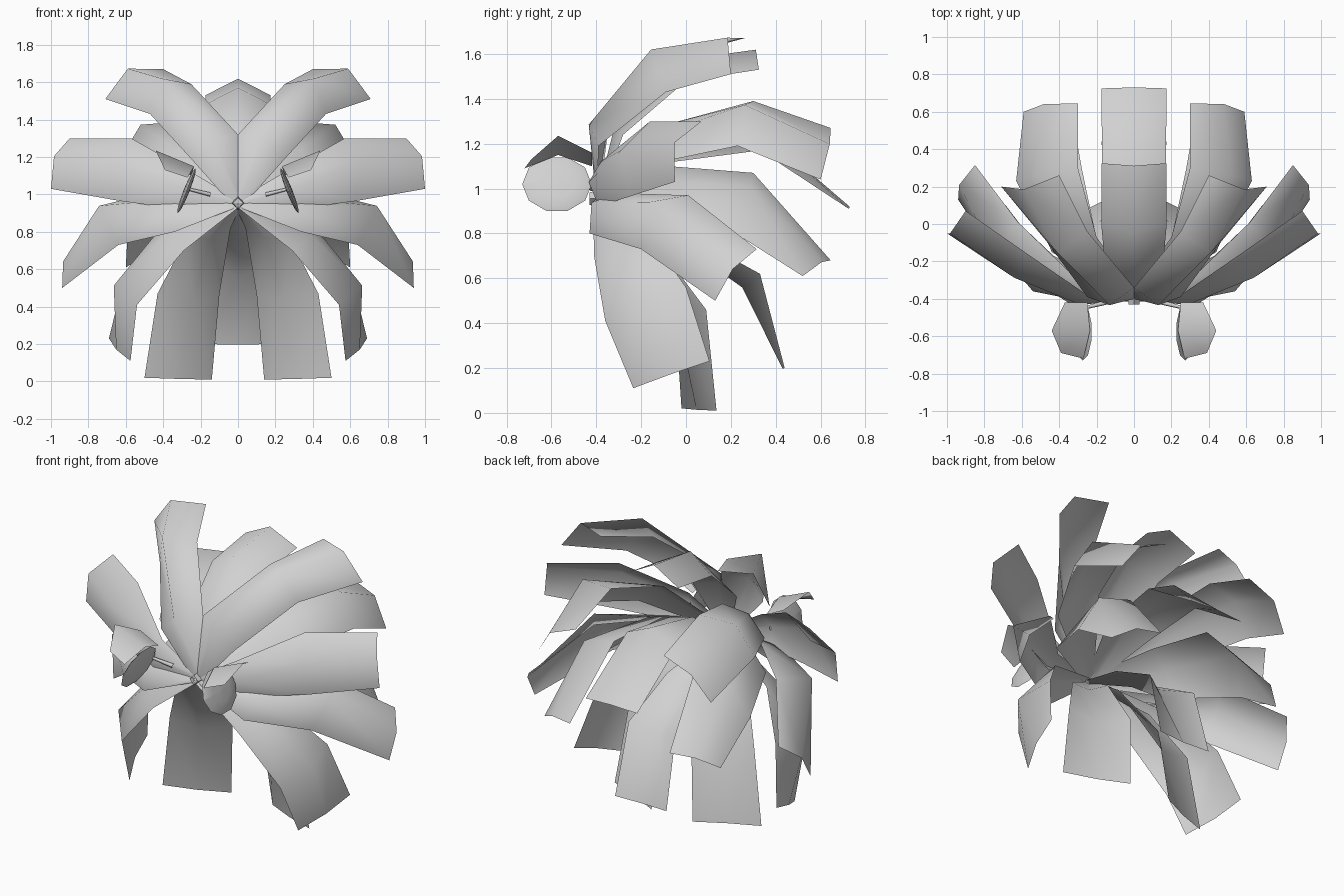
import bpy
import math
from mathutils import Vector, Matrix

if "Cube" in bpy.data.objects:
    bpy.data.objects.remove(bpy.data.objects["Cube"], do_unlink=True)

grey = bpy.data.materials.new("pale_grey")
grey.use_nodes = True
tone = (0.64, 0.64, 0.64, 1)
grey.diffuse_color = tone
grey.node_tree.nodes["Principled BSDF"].inputs["Base Color"].default_value = tone

ROOT = Vector((0, -0.39, 0.95))


def finish(name, verts, faces, paired):
    """Make a smooth grey object, mirrored across x when it comes in a pair."""
    mesh = bpy.data.meshes.new(name)
    mesh.from_pydata(verts, [], faces)
    mesh.materials.append(grey)
    obj = bpy.data.objects.new(name, mesh)
    bpy.context.collection.objects.link(obj)
    if paired:
        mirror = obj.modifiers.new("mirror", "MIRROR")
        mirror.use_mirror_merge = False
    bpy.ops.object.select_all(action="DESELECT")
    obj.select_set(True)
    bpy.context.view_layer.objects.active = obj
    bpy.ops.object.shade_smooth_by_angle(angle=math.radians(80))


def strip_faces(rings, width):
    """Quads joining consecutive rows of points."""
    return [(r * width + c, r * width + c + 1, (r + 1) * width + c + 1, (r + 1) * width + c)
            for r in range(rings - 1) for c in range(width - 1)]


def petal(name, shoulder, bend, tip, paired=True, arch=0.12, tip_arch=0.06):
    """Arched sheet from the root over a shoulder and a bend to a tip edge.
    Edges run clockwise as seen from the front."""
    rows = [(Vector(a), Vector(b)) for a, b in (shoulder, bend, tip)]
    mids = [ROOT] + [(a + b) / 2 for a, b in rows]
    slopes = [(b - a).cross(mids[i + 1] - mids[i]).normalized()
              for i, (a, b) in enumerate(rows)]
    across = rows[0][1] - rows[0][0]
    verts = [ROOT - across * 0.1, ROOT + slopes[0] * 0.01, ROOT + across * 0.1]
    for i, (a, b) in enumerate(rows):
        lift = (slopes[i] + slopes[min(i + 1, 2)]).normalized()
        height = (arch * 0.5, arch, tip_arch)[i]
        verts += [a, mids[i + 1] + lift * height, b]
    finish(name, verts, strip_faces(4, 3), paired)


def level(half, y, z):
    """Straight edge across the middle, ordered from -x to +x."""
    return (-half, y, z), (half, y, z)


# Front layer of petals, from the top round to the bottom
petal("top_petal", level(.15, -.28, 1.24), level(.175, 0, 1.48), level(.175, .325, 1.53),
      paired=False, arch=0.1, tip_arch=0.09)
petal("upper_petals", [(0, -.34, 1.32), (.25, -.39, 1.19)],
      [(.25, -.04, 1.59), (.47, -.09, 1.43)],
      [(.4, .26, 1.67), (.71, .2, 1.51)], arch=0.15, tip_arch=0.1)
petal("side_petals", [(.25, -.38, 1.12), (.3, -.39, .92)],
      [(.57, -.16, 1.3), (.63, -.25, .965)],
      [(.9, .07, 1.3), (1, -.05, 1.03)], arch=0.1, tip_arch=0.08)
petal("lower_side_petals", [(.3, -.3, .98), (.34, -.43, .8)],
      [(.62, .01, .97), (.64, -.2, .73)],
      [(.85, .315, .73), (.94, .13, .5)], arch=0.16, tip_arch=0.05)
petal("lower_petals", [(.43, -.17, .8), (.29, -.41, .7)],
      [(.61, 0, .56), (.54, -.36, .41)],
      [(.69, .105, .23), (.575, -.235, .11)], arch=0.1, tip_arch=0.02)
petal("bottom_petals", [(.28, -.2, .76), (.04, -.18, .82)],
      [(.43, -.05, .47), (.1, .09, .46)],
      [(.5, -.02, .02), (.14, .136, .01)], arch=0.07, tip_arch=0.01)

# Back layer of petals
petal("back_upper_petals", [(.2, -.07, 1.29), (.43, -.15, 1.11)],
      [(.3, .3, 1.39), (.63, .23, 1.19)],
      [(.3, .645, 1.27), (.59, .6, 1.04)], arch=0.1)
petal("back_lower_petals", [(.2, -.08, 1.1), (.44, -.15, .9)],
      [(.28, .3, 1.07), (.59, .22, .8)],
      [(.34, .645, .68), (.6, .52, .61)], arch=0.1, tip_arch=0.04)
petal("back_centre_petal", level(.15, -.05, 1.12), level(.17, .33, 1.17), level(.175, .725, .91),
      paired=False, arch=0.08, tip_arch=0.01)
petal("back_bottom_petal", level(-.13, 0, .8), level(-.16, .33, .62), level(-.175, .44, .2),
      paired=False, arch=0.1, tip_arch=0.01)

# Thin round pods leaning outwards in front of the petals
u = Vector((0, -1, 0))
v = Vector((.37, 0, -.93)).normalized()
n = u.cross(v).normalized()
frame = Matrix((u * .155, v * .135, n * .016)).transposed()
centre = Vector((.275, -.575, 1.02))
SEG, RINGS = 10, 7
verts = []
for r in range(RINGS):
    a = math.pi * r / (RINGS - 1)
    for s in range(SEG + 1):
        t = math.tau * s / SEG
        rad = max(math.sin(a), 0.001)
        verts.append(centre + frame @ Vector((rad * math.cos(t), rad * math.sin(t), math.cos(a))))
finish("pods", verts, strip_faces(RINGS, SEG + 1), True)

# Arched hood over each pod
hood = [(.25, -.42, 1.1), (.235, -.57, 1.15), (.27, -.72, 1.09),
        (.37, -.42, 1.16), (.44, -.57, 1.235), (.39, -.69, 1.13)]
finish("pod_hoods", hood, strip_faces(2, 3), True)


def stalk(name, start, end, radius, paired, sides=6):
    """Straight tapered rod between two points."""
    start, end = Vector(start), Vector(end)
    turn = (end - start).to_track_quat("Z", "Y")
    verts = []
    for point, size in ((start, radius), (end, radius * 0.7)):
        for s in range(sides + 1):
            t = math.tau * s / sides
            verts.append(point + turn @ Vector((math.cos(t), math.sin(t), 0)) * size)
    finish(name, verts, strip_faces(2, sides + 1), paired)


# Rods that carry the pods, and the heart of the flower
stalk("pod_stalks", (.15, -.42, 1), (.27, -.45, 1.03), .012, True)
stalk("flower_heart", (0, -.37, .955), (0, -.43, .955), .04, False, 4)
